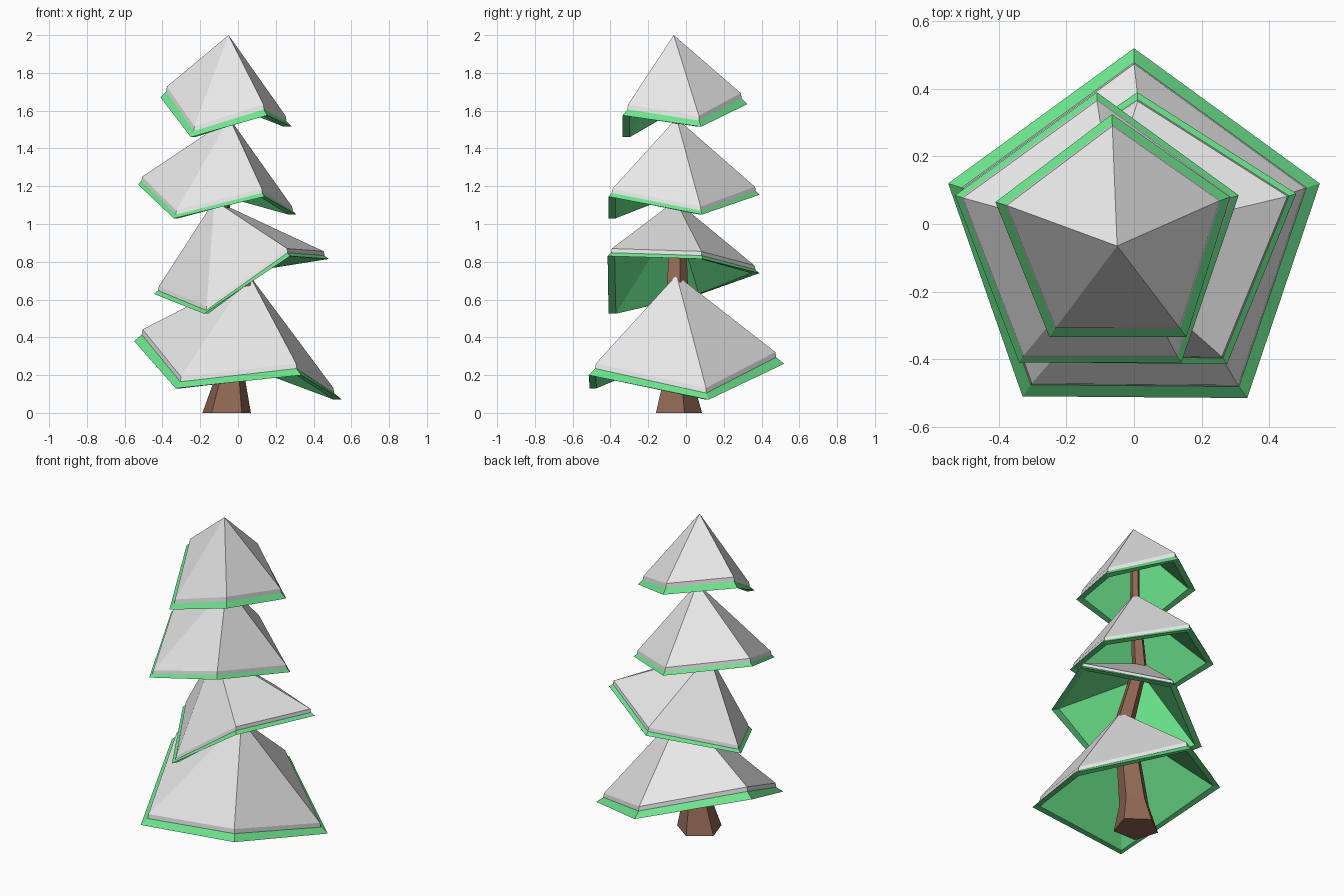
import bpy
import bmesh
from math import cos, sin, pi
from mathutils import Vector

default_cube = bpy.data.objects.get("Cube")
if default_cube:
    bpy.data.objects.remove(default_cube, do_unlink=True)


def make_material(name, colour):
    material = bpy.data.materials.new(name)
    material.use_nodes = True
    rgba = (*colour, 1.0)
    material.diffuse_color = rgba
    material.node_tree.nodes["Principled BSDF"].inputs["Base Color"].default_value = rgba
    return material


snow_white = make_material("snow white", (0.8, 0.8, 0.8))
needle_green = make_material("needle green", (0.147, 0.8, 0.266))
bark_brown = make_material("bark brown", (0.28, 0.135, 0.088))


def loft(name, material, rings):
    """Join successive rings of points; a ring of one point is a tip."""
    bm = bmesh.new()
    rows = [[bm.verts.new(point) for point in ring] for ring in rings]
    for low, high in zip(rows, rows[1:]):
        count = max(len(low), len(high))
        for i in range(count):
            j = (i + 1) % count
            if len(high) == 1:
                bm.faces.new((low[i], low[j], high[0]))
            elif len(low) == 1:
                bm.faces.new((low[0], high[j], high[i]))
            else:
                bm.faces.new((low[i], low[j], high[j], high[i]))
    for row in (rows[0], rows[-1]):
        if len(row) > 2:
            bm.faces.new(row)
    bmesh.ops.recalc_face_normals(bm, faces=bm.faces)
    mesh = bpy.data.meshes.new(name)
    bm.to_mesh(mesh)
    bm.free()
    mesh.materials.append(material)
    tree_part = bpy.data.objects.new(name, mesh)
    bpy.context.collection.objects.link(tree_part)
    return tree_part


def inset_ring(corners, inset, lift):
    """Move the corners towards their middle and raise them."""
    middle = sum(corners, Vector()) / len(corners)
    ring = []
    for corner in corners:
        inward = middle - corner
        inward.z = 0
        ring.append(corner + inward.normalized() * inset + Vector((0, 0, lift)))
    return ring


def build_tier(label, apex, inset, lift, thickness, corners):
    corners = [Vector(corner) for corner in corners]
    apex = Vector(apex)
    down = Vector((0, 0, -1))

    # Snow cap: short upright edge, then a pyramid
    snow_bottom = inset_ring(corners, inset, lift)
    snow_top = inset_ring(corners, inset + 0.005, lift + thickness)
    snow_base = apex + down * 0.04
    loft(label + "_snow", snow_white, [[snow_base], snow_bottom, snow_top, [apex]])

    # Needles: hollow pyramid with a flat lower rim
    hollow_edge = inset_ring(corners, 0.045, 0.0)
    hollow_tip = apex + down * 0.09
    needle_tip = apex + down * 0.05
    needle_top = inset_ring(corners, inset + 0.002, lift)
    loft(label + "_needles", needle_green,
         [[hollow_tip], hollow_edge, corners, needle_top, [needle_tip]])


# Tiers: corners run back, left, front left, front right, right
build_tier("bottom_tier", (0.06, -0.05, 0.73), 0.042, 0.035, 0.027, [
    (0, 0.52, 0.26), (0.55, 0.12, 0.07), (0.335, -0.515, 0.2),
    (-0.33, -0.51, 0.13), (-0.55, 0.12, 0.38)])
build_tier("lower_middle_tier", (-0.125, -0.055, 1.125), 0.022, 0.018, 0.022, [
    (0.01, 0.39, 0.74), (0.48, 0.09, 0.815), (0.275, -0.415, 0.83),
    (-0.18, -0.41, 0.525), (-0.445, 0.08, 0.63)])
build_tier("upper_middle_tier", (-0.045, -0.05, 1.56), 0.02, 0.02, 0.022, [
    (-0.11, 0.39, 1.155), (0.31, 0.085, 1.05), (0.14, -0.41, 1.145),
    (-0.34, -0.41, 1.03), (-0.53, 0.085, 1.21)])
build_tier("top_tier", (-0.05, -0.065, 2.0), 0.03, 0.032, 0.026, [
    (-0.065, 0.325, 1.635), (0.285, 0.08, 1.515), (0.155, -0.335, 1.575),
    (-0.25, -0.335, 1.46), (-0.41, 0.065, 1.67)])


# Trunk: five-sided, flared at the foot, bending as it rises
def trunk_ring(x, z, radius):
    return [Vector((x + radius * sin(2 * pi * i / 5),
                    -0.05 + radius * cos(2 * pi * i / 5), z)) for i in range(5)]


trunk_path = [(-0.06, 0, 0.135), (-0.045, 0.16, 0.09), (0.03, 0.68, 0.06),
              (-0.085, 1.08, 0.045), (-0.05, 1.5, 0.03), (-0.05, 1.8, 0.025)]
loft("trunk", bark_brown, [trunk_ring(*step) for step in trunk_path])
